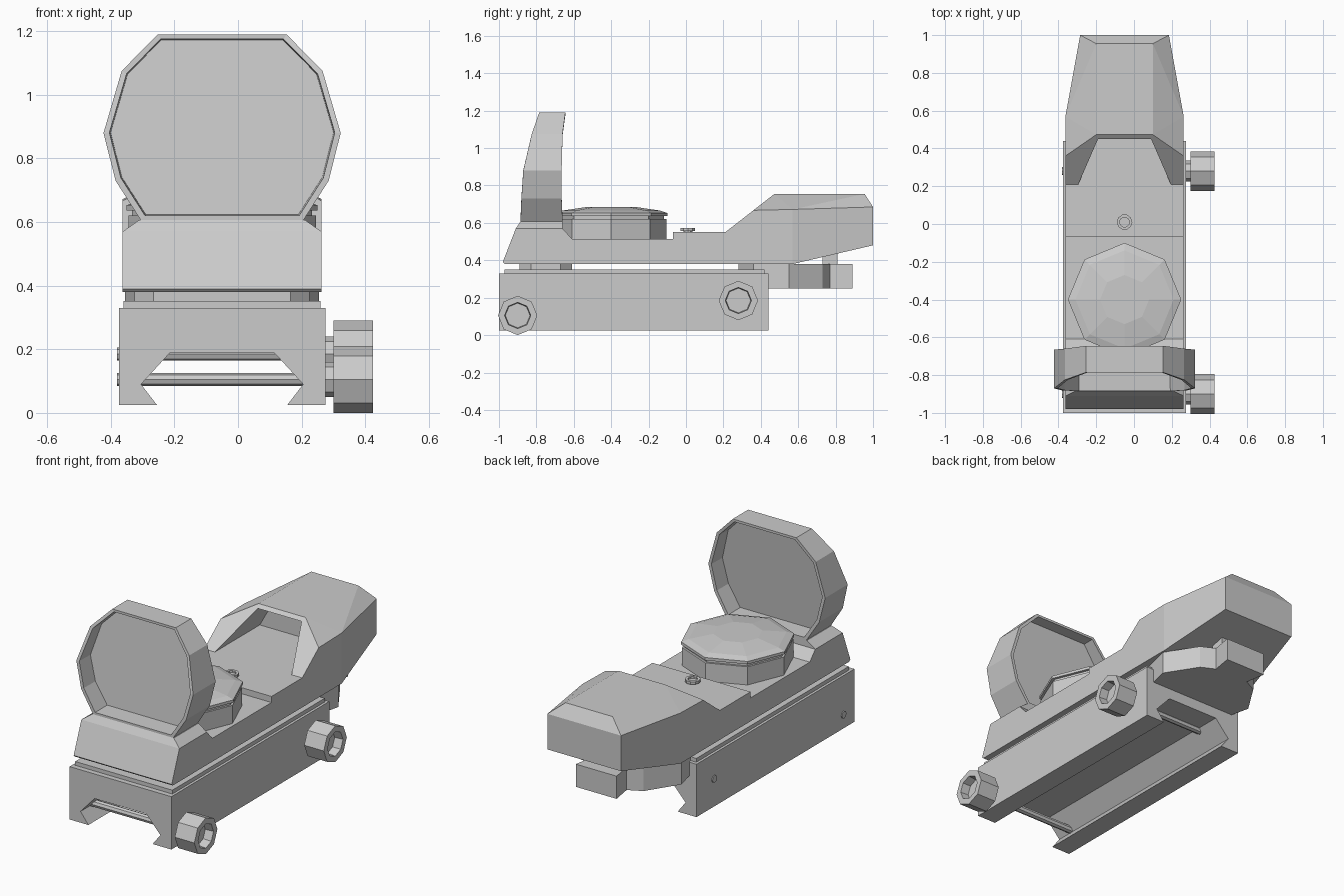
import bpy, bmesh
from math import cos, sin, tau
from mathutils import Vector

if "Cube" in bpy.data.objects:
    bpy.data.objects.remove(bpy.data.objects["Cube"], do_unlink=True)

GREY = (0.6, 0.6, 0.6, 1)
mat = bpy.data.materials.new("plain_grey")
mat.use_nodes = True
mat.diffuse_color = GREY
mat.node_tree.nodes["Principled BSDF"].inputs["Base Color"].default_value = GREY
CX = -0.05  # centre plane of the sight


def finish(name, bm):
    bmesh.ops.recalc_face_normals(bm, faces=bm.faces)
    me = bpy.data.meshes.new(name)
    bm.to_mesh(me)
    bm.free()
    me.materials.append(mat)
    ob = bpy.data.objects.new(name, me)
    bpy.context.scene.collection.objects.link(ob)
    return ob


def loft(name, loops):
    """Skin a row of closed loops and cap both ends."""
    bm = bmesh.new()
    rings = [[bm.verts.new(p) for p in loop] for loop in loops]
    for a, b in zip(rings, rings[1:]):
        for i in range(len(a)):
            j = (i + 1) % len(a)
            bm.faces.new((a[i], a[j], b[j], b[i]))
    bm.faces.new(rings[0])
    bm.faces.new(rings[-1])
    return finish(name, bm)


def hull(name, half_points):
    """Convex solid from points on one side, mirrored across the centre."""
    bm = bmesh.new()
    for x, y, z in half_points:
        bm.verts.new((CX + x, y, z))
        bm.verts.new((CX - x, y, z))
    bmesh.ops.convex_hull(bm, input=bm.verts)
    bmesh.ops.dissolve_limit(bm, angle_limit=0.01, verts=bm.verts, edges=bm.edges)
    return finish(name, bm)


def box(name, hx, y0, y1, z0, z1):
    return hull(name, [(hx, y, z) for y in (y0, y1) for z in (z0, z1)])


def mirrored(half):
    return [(CX + a, b) for a, b in half] + [(CX - a, b) for a, b in reversed(half)]


def turned(name, origin, axis, steps, sides=8):
    """Faceted turned part from (radius, distance along axis) steps."""
    def point(r, h, i):
        a, b = r * cos(tau * i / sides), r * sin(tau * i / sides)
        return Vector(origin) + Vector((h, a, b) if axis == "x" else (a, b, h))
    return loft(name, [[point(r, h, i) for i in range(sides)] for r, h in steps])


# Dovetail mount
rail = mirrored([(0.325, 0.33), (0.325, 0.025), (0.205, 0.025),
                 (0.255, 0.09), (0.165, 0.188)])
loft("mount_rail", [[(x, y, z) for x, z in rail] for y in (-1, 0.44)])
box("mount_top_plate", 0.31, -0.97, 0.42, 0.33, 0.352)
spacer = mirrored([(0.215, -0.89), (0.275, -0.83), (0.275, -0.67), (0.215, -0.61)])
loft("front_spacer", [[(x, y, z) for x, y in spacer] for z in (0.35, 0.39)])

# Main body
body = [(-0.98, 0.39), (-0.91, 0.57), (-0.66, 0.57), (-0.61, 0.515), (-0.07, 0.515),
        (-0.07, 0.55), (0.21, 0.55), (0.21, 0.38), (-0.97, 0.38)]
loft("body", [[(CX + x, y, z) for y, z in body] for x in (-0.313, 0.313)])
hull("lens_pedestal", [(0.313, -0.91, 0.57), (0.313, -0.66, 0.57),
                       (0.26, -0.885, 0.607), (0.26, -0.66, 0.607)])

# Rear hood with a hollow mouth
hood = hull("rear_hood", [
    (0.313, 0.21, 0.38), (0.313, 0.21, 0.55), (0.313, 0.36, 0.667),
    (0.15, 0.473, 0.755), (0.15, 0.955, 0.755), (0.235, 1, 0.685),
    (0.235, 1, 0.48), (0.313, 0.57, 0.38), (0.313, 0.57, 0.672)])
cutter = hull("hood_cutter", [(x, y, z) for y in (0.1, 0.62)
                              for x, z in ((0.245, 0.55), (0.14, 0.738))])
cutter.hide_render = True
cutter.hide_viewport = True
cut = hood.modifiers.new("mouth", "BOOLEAN")
cut.operation = "DIFFERENCE"
cut.solver = "EXACT"
cut.object = cutter

# Lens frame: half outline as (half width, height, front y, back y)
outline = [(0.203, 1.19, -0.785, -0.645), (0.316, 1.075, -0.825, -0.66),
           (0.373, 0.88, -0.87, -0.665), (0.335, 0.73, -0.88, -0.665),
           (0.255, 0.605, -0.885, -0.66)]


def frame_loop(scale, t):
    half = [(x * scale, 0.91 + (z - 0.91) * scale, f + (b - f) * t)
            for x, z, f, b in outline]
    return ([(CX + x, y, z) for x, z, y in half]
            + [(CX - x, y, z) for x, z, y in reversed(half)])


loft("lens_frame", [frame_loop(s, t) for s, t in (
    (0.94, 0.47), (0.95, 0), (1, 0), (1, 1), (0.95, 1), (0.94, 0.53))])

# Brightness dial and small adjuster on top
turned("brightness_dial", (CX, -0.4, 0), "z", [
    (0.295, 0.51), (0.295, 0.62), (0.283, 0.62), (0.283, 0.637),
    (0.3, 0.637), (0.3, 0.653), (0.26, 0.666), (0.13, 0.685)])
turned("top_adjuster", (CX, 0.01, 0), "z", [
    (0.025, 0.54), (0.025, 0.557), (0.041, 0.557), (0.041, 0.573),
    (0.026, 0.573), (0.026, 0.562)], 10)

# Battery housing under the hood
housing = mirrored([(0.12, 0.28), (0.26, 0.36), (0.305, 0.55), (0.19, 0.73),
                    (0.11, 0.77), (0.13, 0.89)])
loft("battery_housing", [[(x, y, z) for x, y in housing] for z in (0.25, 0.381)])
box("housing_post", 0.1, 0.73, 0.81, 0.37, 0.46)

# Clamp bolts with socketed knobs
for label, y, z in (("front", -0.9, 0.105), ("rear", 0.28, 0.185)):
    turned(label + "_clamp_rod", (0, y, z), "x", [(0.021, -0.38), (0.021, 0.3)])
    turned(label + "_washer", (0, y, z), "x", [(0.055, 0.27), (0.055, 0.31)])
    turned(label + "_clamp_knob", (0, y, z), "x", [
        (0.07, 0.3), (0.105, 0.3), (0.105, 0.425), (0.07, 0.425), (0.066, 0.375)])
